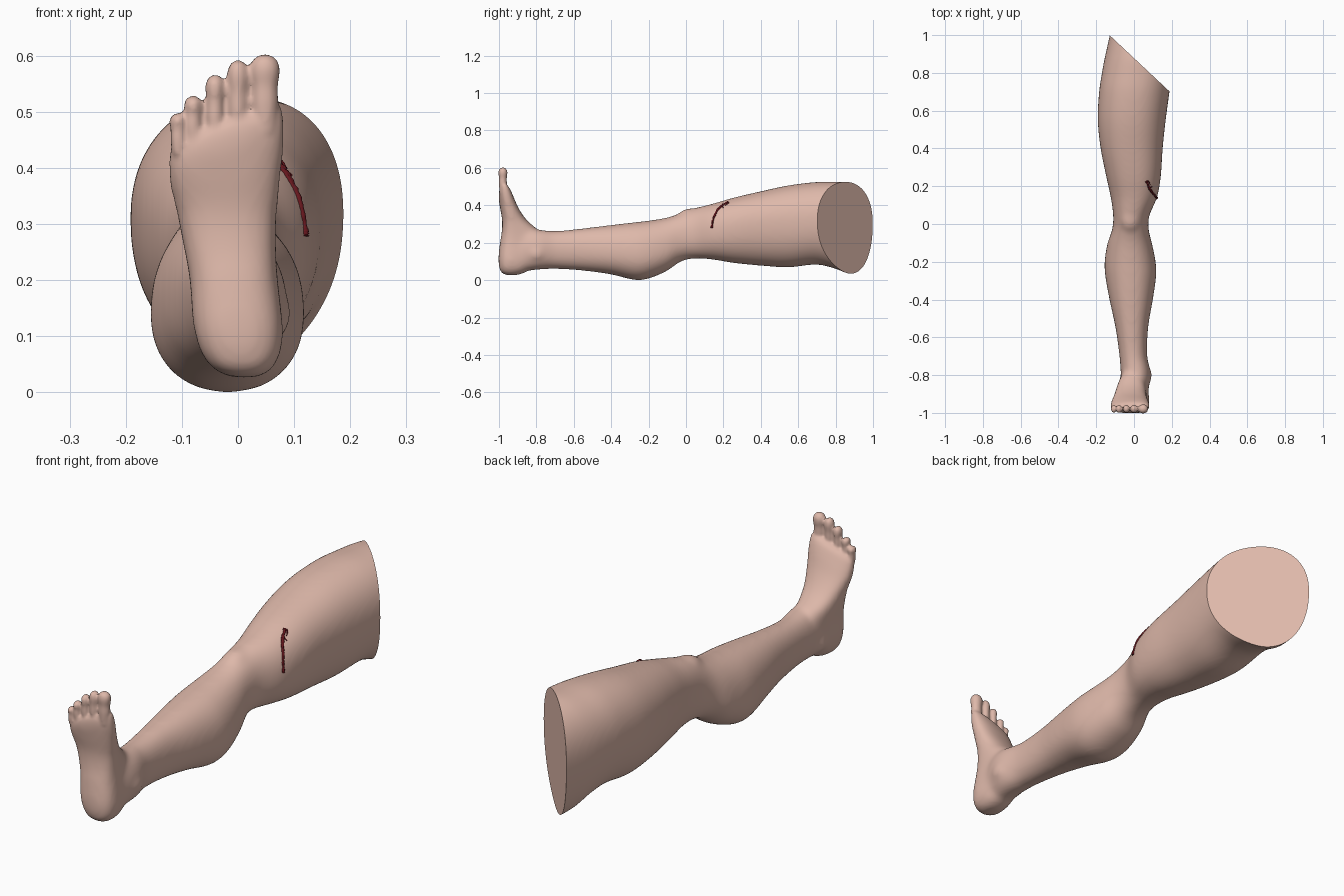
import bpy, bmesh, math, random
from mathutils import Vector
from mathutils.bvhtree import BVHTree

if "Cube" in bpy.data.objects:
    bpy.data.objects.remove(bpy.data.objects["Cube"])

random.seed(4)


def material(name, rgb):
    m = bpy.data.materials.new(name)
    m.diffuse_color = (*rgb, 1)
    m.use_nodes = True
    m.node_tree.nodes["Principled BSDF"].inputs["Base Color"].default_value = m.diffuse_color
    return m


skin = material("skin", (0.73, 0.48, 0.40))
blood = material("blood", (0.13, 0.008, 0.012))


def resample(rows, steps):
    """Smooth (Hermite) interpolation of section rows keyed by their first value."""
    def slope(i, k):
        a, b = max(i - 1, 0), min(i + 1, len(rows) - 1)
        return (rows[b][k] - rows[a][k]) / (rows[b][0] - rows[a][0])
    out = []
    for i in range(len(rows) - 1):
        h = rows[i + 1][0] - rows[i][0]
        for j in range(steps):
            t = j / steps
            row = [rows[i][0] + h * t]
            for k in range(1, len(rows[0])):
                row.append((2*t**3 - 3*t*t + 1) * rows[i][k] + (t**3 - 2*t*t + t) * h * slope(i, k)
                           + (3*t*t - 2*t**3) * rows[i + 1][k] + (t**3 - t*t) * h * slope(i + 1, k))
            out.append(row)
    return out + [list(rows[-1])]


def loft(name, rows, place, power=2.2, n=48, steps=4):
    """Closed skin through egg sections (s, a_min, a_max, b_min, b_max, b_widest)."""
    bm = bmesh.new()
    rings = []
    for s, a0, a1, b0, b1, mid in resample(rows, steps):
        ring = []
        for i in range(n):
            c, d = math.cos(math.tau * i / n), math.sin(math.tau * i / n)
            c, d = (math.copysign(abs(v) ** (2 / power), v) for v in (c, d))
            a = (a0 + a1) / 2 + (a1 - a0) / 2 * c
            b = mid + (b1 - mid if d > 0 else mid - b0) * d
            ring.append(bm.verts.new(place(s, a, b)))
        rings.append(ring)
    for r, q in zip(rings, rings[1:]):
        for i in range(n):
            bm.faces.new((r[i], r[(i + 1) % n], q[(i + 1) % n], q[i]))
    bm.faces.new(rings[0])
    bm.faces.new(rings[-1])
    bmesh.ops.recalc_face_normals(bm, faces=bm.faces)
    return add(name, bm)


def add(name, bm):
    me = bpy.data.meshes.new(name)
    bm.to_mesh(me)
    bm.free()
    o = bpy.data.objects.new(name, me)
    bpy.context.collection.objects.link(o)
    return o


def ball(name, loc, size):
    bm = bmesh.new()
    bmesh.ops.create_uvsphere(bm, u_segments=32, v_segments=20, radius=1)
    for v in bm.verts:
        v.co = Vector(loc) + Vector(v.co[k] * size[k] for k in range(3))
    return add(name, bm)


def fuse(objs, voxel, rounds):
    """Join parts, remesh into one skin and relax it."""
    bpy.ops.object.select_all(action='DESELECT')
    for o in objs:
        o.select_set(True)
    bpy.context.view_layer.objects.active = objs[0]
    if len(objs) > 1:
        bpy.ops.object.join()
    o = objs[0]
    o.modifiers.new("remesh", 'REMESH').mode = 'VOXEL'
    o.modifiers["remesh"].voxel_size = voxel
    s = o.modifiers.new("relax", 'SMOOTH')
    s.factor, s.iterations = 0.5, rounds
    for m in ("remesh", "relax"):
        bpy.ops.object.modifier_apply(modifier=m)
    return o


# thigh, knee, calf and ankle, lofted along y
leg = loft("leg", [
    (-0.92, -0.05, 0.06, 0.07, 0.24, 0.15), (-0.86, -0.065, 0.08, 0.05, 0.275, 0.15),
    (-0.79, -0.07, 0.088, 0.056, 0.27, 0.15), (-0.70, -0.077, 0.07, 0.06, 0.263, 0.16),
    (-0.55, -0.098, 0.075, 0.05, 0.277, 0.16), (-0.40, -0.13, 0.10, 0.03, 0.295, 0.15),
    (-0.27, -0.153, 0.118, 0.0, 0.31, 0.14), (-0.20, -0.156, 0.115, 0.008, 0.318, 0.14),
    (-0.10, -0.14, 0.095, 0.05, 0.335, 0.17), (-0.03, -0.116, 0.078, 0.098, 0.358, 0.21),
    (0.04, -0.11, 0.08, 0.115, 0.383, 0.24), (0.14, -0.123, 0.122, 0.11, 0.408, 0.26),
    (0.25, -0.147, 0.142, 0.092, 0.44, 0.28), (0.40, -0.177, 0.152, 0.077, 0.475, 0.30),
    (0.55, -0.192, 0.168, 0.068, 0.507, 0.31), (0.70, -0.185, 0.188, 0.083, 0.525, 0.32),
    (0.80, -0.17, 0.20, 0.06, 0.526, 0.32), (0.88, -0.155, 0.20, 0.03, 0.525, 0.31),
    (1.08, -0.11, 0.20, 0.02, 0.50, 0.30)], lambda s, a, b: (a, s, b))


# upright foot, lofted along z; the toe line slants down to the small toe
def foot_point(z, x, y):
    k = min(max((z - 0.33) / 0.13, 0), 1)
    return (x, y, z + 0.36 * k * (x + 0.02))


foot = loft("foot", [
    (0.026, -0.015, 0.04, -0.965, -0.90, -0.94), (0.04, -0.043, 0.06, -0.99, -0.86, -0.94),
    (0.07, -0.066, 0.077, -1.0, -0.83, -0.94), (0.12, -0.08, 0.08, -1.003, -0.79, -0.94),
    (0.20, -0.086, 0.071, -0.995, -0.77, -0.93), (0.26, -0.097, 0.068, -0.985, -0.785, -0.93),
    (0.32, -0.11, 0.07, -0.983, -0.85, -0.935), (0.38, -0.123, 0.079, -0.993, -0.893, -0.95),
    (0.44, -0.128, 0.086, -1.002, -0.922, -0.965), (0.475, -0.126, 0.083, -1.0, -0.94, -0.97),
    (0.492, -0.118, 0.077, -0.992, -0.95, -0.972)], foot_point, power=2.4)

# bony bumps: kneecap, inner and outer ankle
bumps = [ball("kneecap", (-0.02, 0.03, 0.33), (0.06, 0.08, 0.055)),
         ball("inner_ankle", (0.06, -0.80, 0.14), (0.037, 0.05, 0.04)),
         ball("outer_ankle", (-0.05, -0.83, 0.12), (0.03, 0.045, 0.035))]
body = fuse([leg, foot] + bumps, 0.01, 22)

# toes: x, half width, base height, tip height
toes = []
for x, w, base, tip in ((0.048, 0.027, 0.515, 0.603), (0.0, 0.0195, 0.505, 0.593),
                        (-0.041, 0.0175, 0.493, 0.567), (-0.080, 0.0165, 0.474, 0.529),
                        (-0.107, 0.0155, 0.452, 0.498)):
    d = 0.015 + w * 0.35
    rows = []
    for f, r in ((-0.6, 0.7), (0.0, 0.88), (0.35, 0.86), (0.65, 1.0), (0.84, 0.88), (0.95, 0.55), (1.0, 0.15)):
        rows.append((base + (tip - base) * f, x - w * r, x + w * r, -0.979 - d * r, -0.979 + d * r, -0.979))
    toes.append(loft("toe", rows, lambda s, a, b: (a, b, s), power=2.0, n=24, steps=3))
body = fuse([body] + toes, 0.0058, 4)

# slanted flat cut across the top of the thigh
bm = bmesh.new()
bm.from_mesh(body.data)
bmesh.ops.bisect_plane(bm, geom=bm.verts[:] + bm.edges[:] + bm.faces[:], plane_co=(-0.13, 1.0, 0.3),
                       plane_no=Vector((0.30, 0.32, 0)).normalized(), clear_outer=True)
bmesh.ops.holes_fill(bm, edges=[e for e in bm.edges if e.is_boundary], sides=0)
bmesh.ops.recalc_face_normals(bm, faces=bm.faces)
tree = BVHTree.FromBMesh(bm)
bm.to_mesh(body.data)
bm.free()
body.name = "leg"
body.data.materials.clear()
body.data.materials.append(skin)
bpy.ops.object.select_all(action='DESELECT')
body.select_set(True)
bpy.context.view_layer.objects.active = body
bpy.ops.object.shade_smooth_by_angle(angle=math.radians(40))

# bleeding cut: tapered strands laid on the skin of the inner thigh
cut = bpy.data.curves.new("wound", 'CURVE')
cut.dimensions, cut.bevel_depth, cut.bevel_resolution = '3D', 1.0, 2


def strand(points, r0, r1, jitter=0.0):
    rows = resample([(i, *p) for i, p in enumerate(points)], 8)
    sp = cut.splines.new('POLY')
    sp.points.add(len(rows) - 1)
    for i, row in enumerate(rows):
        p = Vector(row[1:]) + Vector((0, random.uniform(-jitter, jitter), 0))
        co, normal, _, _ = tree.find_nearest(p)
        sp.points[i].co = (*(co + normal * 0.001), 1)
        sp.points[i].radius = (r0 + (r1 - r0) * i / (len(rows) - 1)) * random.uniform(0.75, 1.2)


strand([(0.075, 0.222, 0.435), (0.095, 0.185, 0.415), (0.115, 0.155, 0.37),
        (0.125, 0.14, 0.32), (0.128, 0.135, 0.285)], 0.006, 0.005, 0.002)
strand([(0.085, 0.195, 0.425), (0.105, 0.165, 0.395), (0.118, 0.148, 0.35)], 0.005, 0.003, 0.002)
strand([(0.070, 0.215, 0.44), (0.085, 0.222, 0.428), (0.095, 0.205, 0.41)], 0.005, 0.002)
strand([(0.095, 0.185, 0.415), (0.105, 0.195, 0.395)], 0.004, 0.002)
strand([(0.128, 0.136, 0.292), (0.128, 0.135, 0.279)], 0.006, 0.007)
wound = bpy.data.objects.new("wound", cut)
cut.use_fill_caps = True
cut.materials.append(blood)
bpy.context.collection.objects.link(wound)
